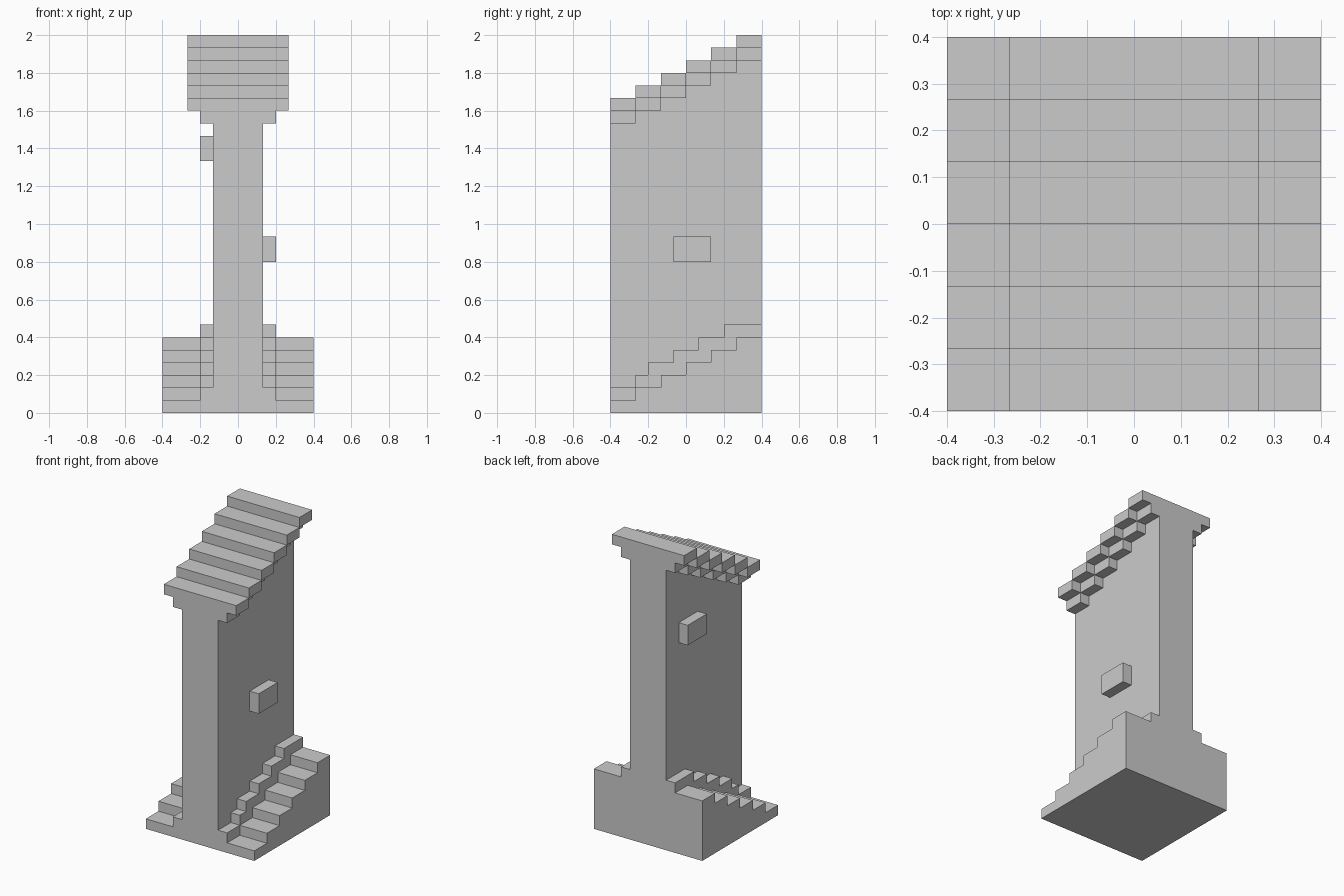
import bpy, bmesh

if "Cube" in bpy.data.objects:
    bpy.data.objects.remove(bpy.data.objects["Cube"])

U = 1 / 15  # block size of the model


def finish(name, bm, mirror=False):
    bmesh.ops.recalc_face_normals(bm, faces=bm.faces)
    mesh = bpy.data.meshes.new(name)
    bm.to_mesh(mesh)
    bm.free()
    obj = bpy.data.objects.new(name, mesh)
    bpy.context.collection.objects.link(obj)
    if mirror:
        obj.modifiers.new("Mirror", 'MIRROR').use_axis[0] = True
    return obj


def add_box(bm, x0, x1, y0, y1, z0, z1):
    verts = bmesh.ops.create_cube(bm, size=1)["verts"]
    for v in verts:
        v.co.x = U * (x1 if v.co.x > 0 else x0)
        v.co.y = U * (y1 if v.co.y > 0 else y0)
        v.co.z = U * (z1 if v.co.z > 0 else z0)


def stair(name, x0, x1, steps, mirror=False):
    """Solid stair: side profile from (end_y, height) steps, extruded along x."""
    pts = [(-6, 0)]
    y = -6
    for end, h in steps:
        pts += [(y, h), (end, h)]
        y = end
    pts.append((y, 0))
    bm = bmesh.new()
    face = bm.faces.new([bm.verts.new((x0 * U, a * U, b * U)) for a, b in pts])
    ext = bmesh.ops.extrude_face_region(bm, geom=[face])["geom"]
    bmesh.ops.translate(bm, vec=((x1 - x0) * U, 0, 0),
                        verts=[g for g in ext if isinstance(g, bmesh.types.BMVert)])
    return finish(name, bm, mirror)


# Central wall with a stepped top under the roof
stair("wall", -2, 2, [(-4 + 2 * k, 24 + k) for k in range(6)])

# Base stairs on both sides, with a higher stepped trim against the wall
stair("base_stairs", 3, 6, [(-4 + 2 * k, 1 + k) for k in range(6)], True)
stair("base_trim", 2, 3, [(-4, 2), (-3, 3), (-1, 4), (1, 5), (3, 6), (6, 7)], True)

# Roof slabs and the narrower brackets below them
roof, bracket = bmesh.new(), bmesh.new()
for k in range(6):
    y = -6 + 2 * k
    add_box(roof, -4, 4, y, y + 2, 24 + k, 25 + k)
    add_box(bracket, 2, 3, y, y + 2, 23 + k, 24 + k)
finish("roof_slabs", roof)
finish("roof_brackets", bracket, True)

# Single protruding stones, one on each wall face
for name, dims in (("right_stone", (2, 3, -1, 2, 12, 14)),
                   ("left_stone", (-3, -2, 1, 4, 20, 22))):
    bm = bmesh.new()
    add_box(bm, *dims)
    finish(name, bm)
